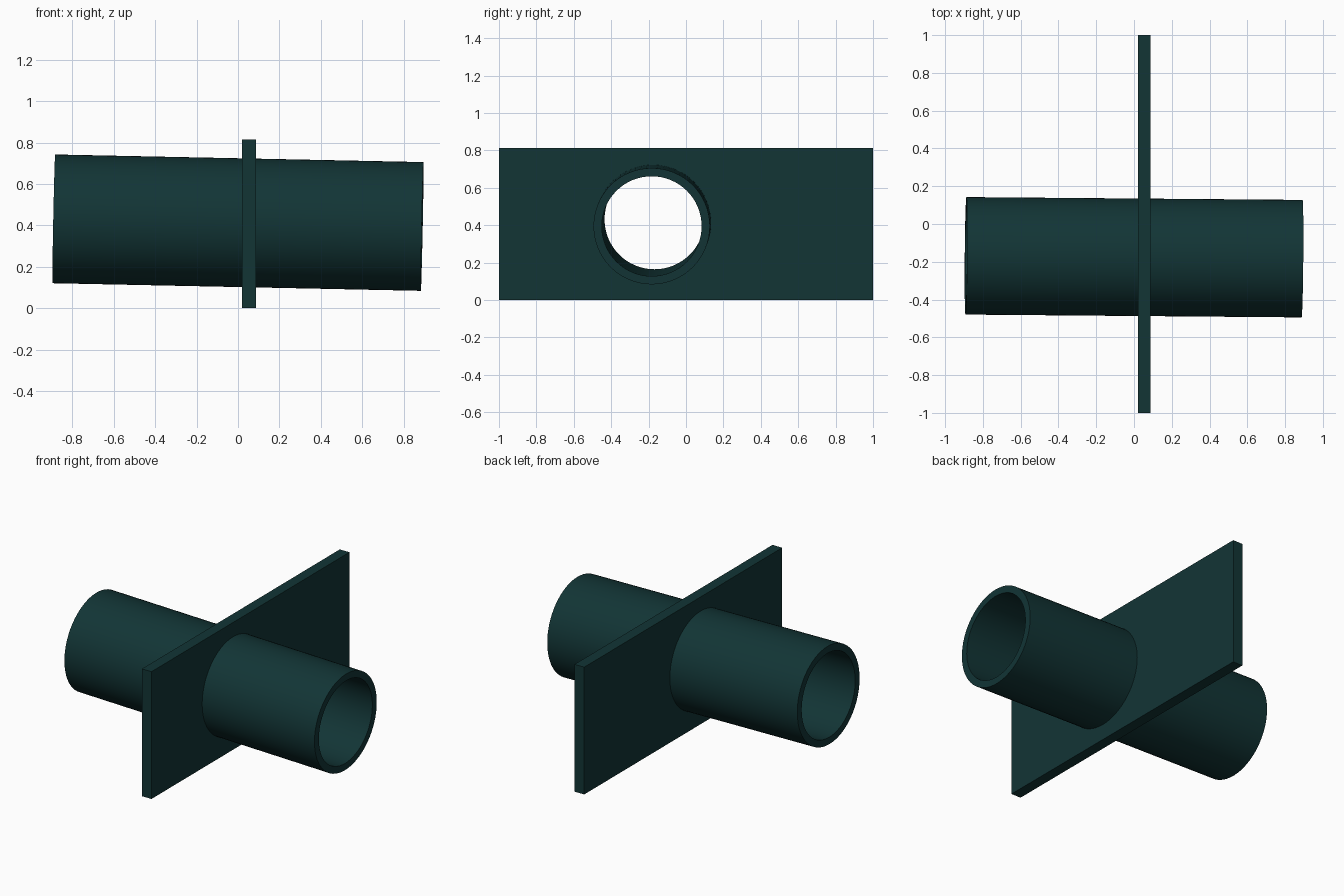
import bpy, bmesh, math
from mathutils import Vector

cube = bpy.data.objects.get("Cube")
if cube:
    bpy.data.objects.remove(cube)

# Single dark teal colour
teal = bpy.data.materials.new("dark_teal")
teal.use_nodes = True
COLOUR = (0.006, 0.035, 0.036, 1)
teal.diffuse_color = COLOUR
bsdf = next(n for n in teal.node_tree.nodes if n.type == "BSDF_PRINCIPLED")
bsdf.inputs["Base Color"].default_value = COLOUR
bsdf.inputs["Roughness"].default_value = 0.6

# The pipe leans slightly down and forward along its length
CENTRE = Vector((0, -0.176, 0.413))
AXIS = Vector((1.79, -0.015, -0.037)).normalized()
OUTER, INNER, HALF = 0.311, 0.267, 0.89
SEGMENTS = 64


def make_object(name, bm):
    bmesh.ops.recalc_face_normals(bm, faces=bm.faces)
    mesh = bpy.data.meshes.new(name)
    bm.to_mesh(mesh)
    bm.free()
    mesh.materials.append(teal)
    obj = bpy.data.objects.new(name, mesh)
    bpy.context.collection.objects.link(obj)
    return obj


def revolve(name, profile):
    """Spin a closed (along, radius) profile around the pipe axis."""
    bm = bmesh.new()
    side = AXIS.orthogonal().normalized()
    verts = [bm.verts.new(CENTRE + AXIS * a + side * r) for a, r in profile]
    edges = [bm.edges.new((verts[i - 1], v)) for i, v in enumerate(verts)]
    bmesh.ops.spin(bm, geom=verts + edges, cent=CENTRE, axis=AXIS,
                   angle=math.tau, steps=SEGMENTS, use_merge=True)
    bmesh.ops.remove_doubles(bm, verts=bm.verts, dist=1e-5)
    return make_object(name, bm)


def select_only(obj):
    bpy.ops.object.select_all(action="DESELECT")
    obj.select_set(True)
    bpy.context.view_layer.objects.active = obj


# Hollow pipe
pipe = revolve("pipe", [(-HALF, INNER), (-HALF, OUTER), (HALF, OUTER), (HALF, INNER)])
select_only(pipe)
bpy.ops.object.shade_smooth_by_angle(angle=math.radians(35))

# Wall plate
bm = bmesh.new()
bmesh.ops.create_cube(bm, size=1)
bmesh.ops.scale(bm, vec=(0.068, 2, 0.814), verts=bm.verts)
bmesh.ops.translate(bm, vec=(0.054, 0, 0.407), verts=bm.verts)
plate = make_object("wall_plate", bm)

# Solid core that opens the plate, ending inside the pipe wall
bm = bmesh.new()
bmesh.ops.create_cone(bm, cap_ends=True, segments=SEGMENTS, depth=0.6,
                      radius1=(OUTER + INNER) / 2, radius2=(OUTER + INNER) / 2)
bm.transform(AXIS.to_track_quat("Z", "Y").to_matrix().to_4x4())
bmesh.ops.translate(bm, vec=CENTRE, verts=bm.verts)
cutter = make_object("hole_cutter", bm)

hole = plate.modifiers.new("pipe_hole", "BOOLEAN")
hole.operation = "DIFFERENCE"
hole.solver = "EXACT"
hole.object = cutter
select_only(plate)
bpy.ops.object.modifier_apply(modifier=hole.name)
bpy.data.objects.remove(cutter)
